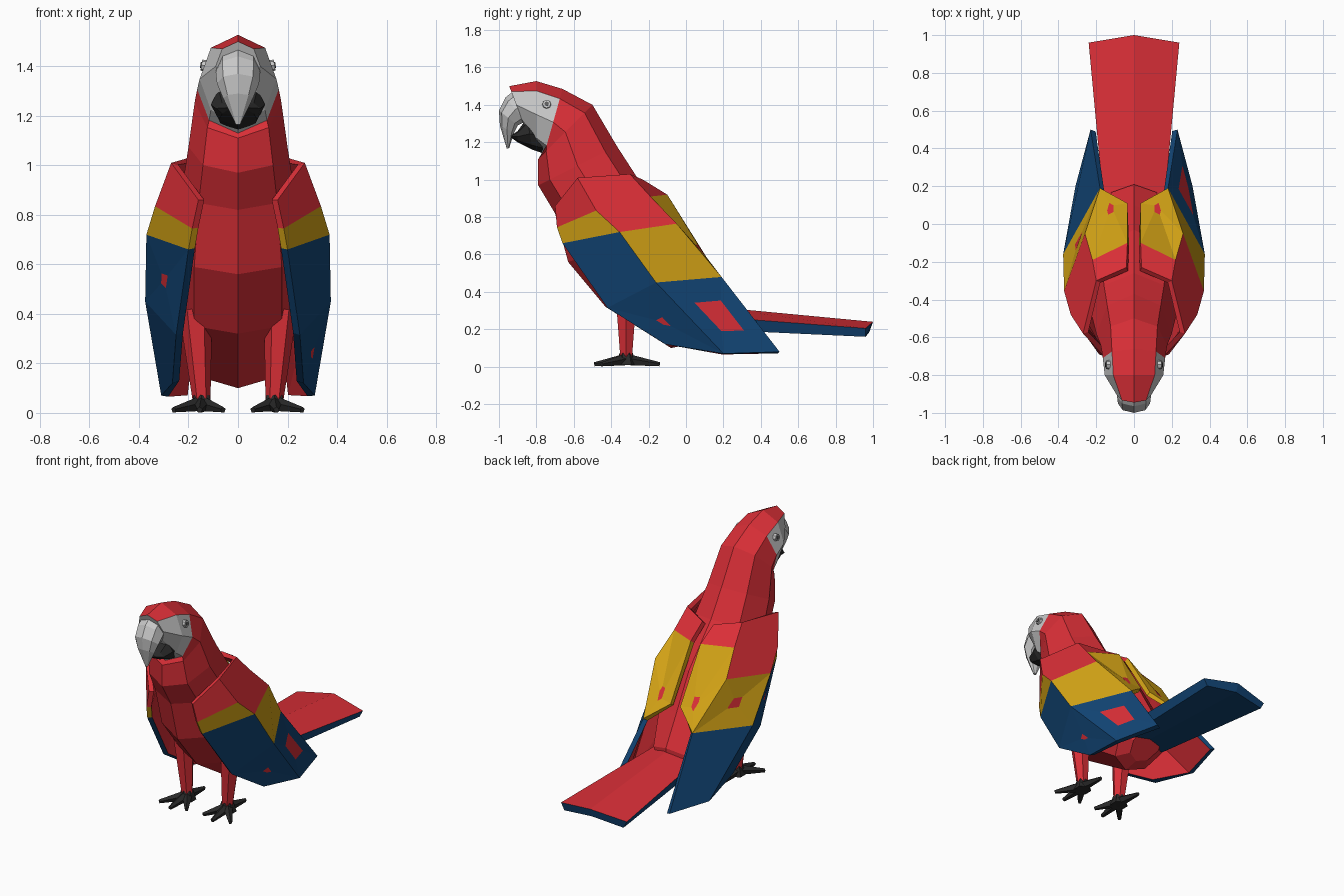
import bpy, bmesh, math
from mathutils import Vector

if "Cube" in bpy.data.objects:
    bpy.data.objects.remove(bpy.data.objects["Cube"])


def mat(name, r, g, b):
    m = bpy.data.materials.new(name)
    m.diffuse_color = (r, g, b, 1)
    m.use_nodes = True
    m.node_tree.nodes["Principled BSDF"].inputs["Base Color"].default_value = m.diffuse_color
    return m


RED = mat("red feathers", 0.70, 0.028, 0.038)
YELLOW = mat("yellow feathers", 0.66, 0.37, 0.008)
BLUE = mat("blue feathers", 0.006, 0.06, 0.18)
GREY = mat("pale grey", 0.58, 0.58, 0.58)
BLACK = mat("charcoal", 0.022, 0.022, 0.022)
EYE = mat("eye grey", 0.12, 0.12, 0.12)


def finish(bm, name, mats, fix=True):
    if fix:
        bmesh.ops.recalc_face_normals(bm, faces=bm.faces)
    me = bpy.data.meshes.new(name)
    bm.to_mesh(me)
    bm.free()
    for m in mats:
        me.materials.append(m)
    ob = bpy.data.objects.new(name, me)
    bpy.context.collection.objects.link(ob)
    return ob


def loft(name, rings, mats, rule=lambda s, k: 0, n=8):
    """Rings are (front y, front z, back y, back z, half width)."""
    bm = bmesh.new()
    loops = []
    for fy, fz, by, bz, w in rings:
        loop = []
        for k in range(n):
            a = 2 * math.pi * k / n
            t = 0.5 - 0.5 * math.cos(a)
            loop.append(bm.verts.new((w * math.sin(a), fy + (by - fy) * t, fz + (bz - fz) * t)))
        loops.append(loop)
    for s in range(len(loops) - 1):
        for k in range(n):
            j = (k + 1) % n
            f = bm.faces.new((loops[s][k], loops[s][j], loops[s + 1][j], loops[s + 1][k]))
            f.material_index = rule(s, k)
    bm.faces.new(loops[0])
    bm.faces.new(loops[-1]).material_index = rule(len(loops), 0)
    return finish(bm, name, mats)


def rod(name, a, b, r1, r2, m, n=6):
    """Tapered rod from a to b."""
    a, b = Vector(a), Vector(b)
    d = b - a
    bm = bmesh.new()
    bmesh.ops.create_cone(bm, cap_ends=True, segments=n, radius1=r1, radius2=r2, depth=d.length)
    ob = finish(bm, name, [m])
    ob.location = (a + b) / 2
    ob.rotation_euler = d.to_track_quat('Z', 'Y').to_euler()
    return ob


# Body and head, from rump to forehead; bare face is pale grey
loft("body", [
    (0.02, 0.12, 0.21, 0.26, 0.10),
    (-0.08, 0.10, 0.21, 0.34, 0.17),
    (-0.43, 0.32, 0.10, 0.53, 0.25),
    (-0.63, 0.56, -0.03, 0.76, 0.25),
    (-0.70, 0.82, -0.26, 1.01, 0.225),
    (-0.79, 0.97, -0.37, 1.18, 0.20),
    (-0.79, 1.11, -0.50, 1.40, 0.175),
    (-0.76, 1.13, -0.66, 1.485, 0.165),
    (-0.80, 1.17, -0.80, 1.527, 0.155),
    (-0.87, 1.30, -0.945, 1.50, 0.09),
], [RED, GREY], lambda s, k: 1 if s >= 7 and k not in (3, 4) else 0)

# Beak
loft("upper_beak", [
    (-0.92, 1.475, -0.83, 1.33, 0.085),
    (-0.965, 1.44, -0.86, 1.31, 0.09),
    (-1.0, 1.37, -0.90, 1.29, 0.085),
    (-0.995, 1.29, -0.92, 1.25, 0.06),
    (-0.958, 1.165, -0.945, 1.17, 0.01),
], [GREY])
loft("lower_beak", [
    (-0.76, 1.14, -0.80, 1.34, 0.10),
    (-0.82, 1.16, -0.85, 1.33, 0.11),
    (-0.90, 1.20, -0.90, 1.26, 0.09),
    (-0.935, 1.225, -0.93, 1.24, 0.05),
], [BLACK])

# Tail: red above, blue on the sides and below
bm = bmesh.new()
ends = []
for ye, yc, w, tc, te, be, bc in ((0.10, 0.10, 0.16, 0.325, 0.27, 0.20, 0.22),
                                  (0.96, 1.0, 0.24, 0.24, 0.205, 0.16, 0.185)):
    ends.append([bm.verts.new(p) for p in ((0, yc, tc), (w, ye, te), (w * 0.9, ye, be),
                                           (0, yc - 0.02, bc), (-w * 0.9, ye, be), (-w, ye, te))])
for k in range(6):
    j = (k + 1) % 6
    f = bm.faces.new((ends[0][k], ends[0][j], ends[1][j], ends[1][k]))
    f.material_index = 0 if k in (0, 5) else 1
for e in ends:
    for q in ((0, 1, 2, 3), (0, 3, 4, 5)):
        bm.faces.new([e[i] for i in q]).material_index = 1
finish(bm, "tail", [RED, BLUE])

# Wings: front edge F, outer ridge M, back ridge R, inner edge I, tip T
P = {
    "F0": (0.16, -0.70, 0.86), "F1": (0.185, -0.69, 0.745), "F2": (0.20, -0.66, 0.66),
    "F3": (0.25, -0.42, 0.315), "F4": (0.265, -0.11, 0.12),
    "M0": (0.27, -0.58, 1.01), "Mb": (0.335, -0.48, 0.835), "M1": (0.37, -0.355, 0.72),
    "M2": (0.375, -0.16, 0.45), "M3": (0.31, 0.20, 0.07),
    "R0": (0.20, -0.30, 1.03), "Rb": (0.22, -0.19, 0.91), "R1": (0.26, -0.05, 0.765),
    "R2": (0.18, 0.19, 0.48), "T": (0.23, 0.50, 0.08),
    "I0": (0.04, -0.23, 1.0), "I1": (0.035, -0.10, 0.92), "I2": (0.035, 0.11, 0.585),
}
PANELS = [("F0 M0 Mb F1", 2), ("F1 Mb M1 F2", 1), ("F2 M1 M2 F3", 0), ("F3 M2 M3 F4", 0),
          ("M0 R0 Rb R1 M1 Mb", 2), ("M1 R1 R2 M2", 1), ("M2 R2 T M3", 0),
          ("R0 I0 I1 Rb", 2), ("Rb I1 I2 R2 R1", 1)]
# red patches: panel -> (shift toward the panel's lower edge, scale)
SPOTS = {1: {6: (0, 0.4), 3: (0, 0.13), 8: (0.55, 0.17)},
         -1: {2: (0, 0.15), 5: (0, 0.2), 8: (0.55, 0.17)}}
for side, label in ((1, "right_wing"), (-1, "left_wing")):
    bm = bmesh.new()
    v = {n: bm.verts.new((side * p[0], p[1], p[2])) for n, p in P.items()}
    faces = []
    for names, colour in PANELS:
        vs = [v[n] for n in names.split()]
        f = bm.faces.new(vs[::-1] if side > 0 else vs)
        f.material_index = colour
        faces.append(f)
    low = (v["I2"].co + v["R2"].co) / 2
    for i, (shift, scale) in SPOTS[side].items():
        f = faces[i]
        old = [u.co.copy() for u in f.verts]
        mid = sum(old, Vector()) / len(old)
        goal = mid.lerp(low, shift)
        bmesh.ops.inset_individual(bm, faces=[f], thickness=0.01)
        f.material_index = 2
        for u in f.verts:
            u.co = goal + (u.co - mid) * scale
    bm.normal_update()
    wing = finish(bm, label, [BLUE, YELLOW, RED], fix=False)
    sol = wing.modifiers.new("thickness", 'SOLIDIFY')
    sol.thickness = 0.03
    sol.offset = -1
    sol.material_offset = 2      # inner side is red

# Eyes, legs and feet
for s, label in ((1, "right"), (-1, "left")):
    rod(label + "_eye", (s * 0.12, -0.745, 1.40), (s * 0.148, -0.745, 1.405), 0.026, 0.022, GREY, 8)
    rod(label + "_pupil", (s * 0.13, -0.745, 1.402), (s * 0.152, -0.745, 1.406), 0.012, 0.012, EYE, 8)
    rod(label + "_leg", (s * 0.147, -0.32, 0.05), (s * 0.172, -0.32, 0.42), 0.036, 0.068, RED)
    ankle = (s * 0.147, -0.32, 0.036)
    rod(label + "_ankle", (s * 0.147, -0.32, 0.008), (s * 0.147, -0.32, 0.072), 0.055, 0.036, BLACK)
    for i, (x, y) in enumerate(((0.26, -0.45), (0.155, -0.49), (0.06, -0.45), (0.15, -0.14))):
        rod(f"{label}_toe_{i + 1}", ankle, (s * x, y, 0.012), 0.034, 0.012, BLACK, 5)
